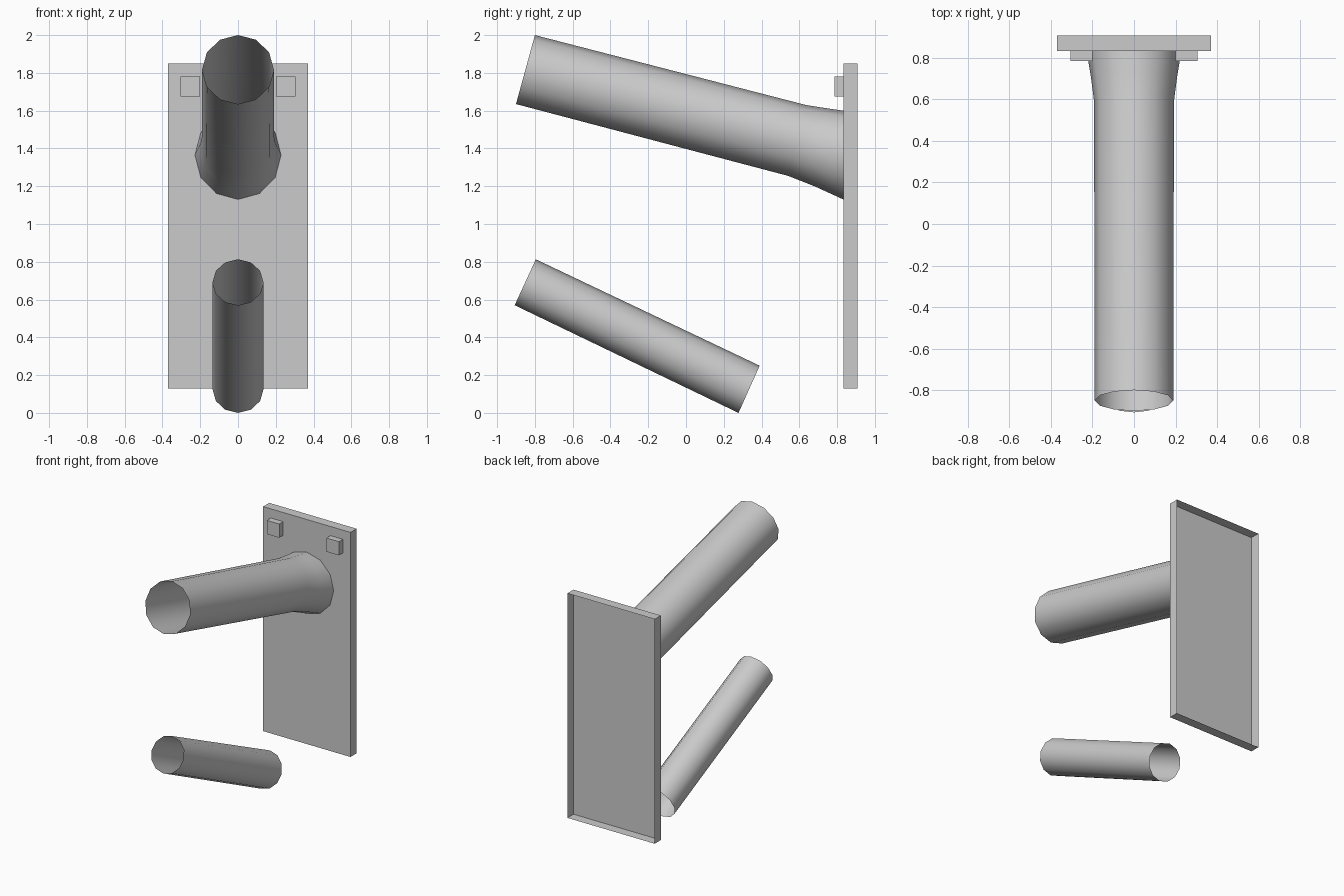
import bpy, bmesh, math

if "Cube" in bpy.data.objects:
    bpy.data.objects.remove(bpy.data.objects["Cube"])

SIDES = 12
grey = bpy.data.materials.new("light_grey")
grey.diffuse_color = (0.6, 0.6, 0.6, 1)
grey.use_nodes = True
grey.node_tree.nodes["Principled BSDF"].inputs["Base Color"].default_value = grey.diffuse_color


def finish(bm, name):
    mesh = bpy.data.meshes.new(name)
    bm.to_mesh(mesh)
    bm.free()
    mesh.materials.append(grey)
    obj = bpy.data.objects.new(name, mesh)
    bpy.context.collection.objects.link(obj)
    return obj


def tube(name, rings):
    """Open single-walled tube; each ring is top y, top z, bottom y, bottom z, half width."""
    bm = bmesh.new()
    loops = []
    for ty, tz, by, bz, w in rings:
        loop = []
        for k in range(SIDES):
            a = 2 * math.pi * k / SIDES
            c = math.cos(a) / 2
            loop.append(bm.verts.new((w * math.sin(a),
                                      (ty + by) / 2 + c * (ty - by),
                                      (tz + bz) / 2 + c * (tz - bz))))
        loops.append(loop)
    for r0, r1 in zip(loops, loops[1:]):
        for k in range(SIDES):
            n = (k + 1) % SIDES
            bm.faces.new((r0[k], r0[n], r1[n], r1[k])).smooth = True
    return finish(bm, name)


def open_back_box(name, x0, x1, y0, y1, z0, z1):
    """Box without its rear (+y) face."""
    bm = bmesh.new()
    bmesh.ops.create_cube(bm, size=1)
    for v in bm.verts:
        v.co.x = x1 if v.co.x > 0 else x0
        v.co.y = y1 if v.co.y > 0 else y0
        v.co.z = z1 if v.co.z > 0 else z0
    bm.normal_update()
    rear = [f for f in bm.faces if f.normal.y > 0.9]
    bmesh.ops.delete(bm, geom=rear, context='FACES')
    return finish(bm, name)


# Mounting plate, hollow at the back
open_back_box("back_plate", -0.37, 0.37, 0.833, 0.907, 0.13, 1.85)

# Two small blocks near the plate top
for side, label in ((-1, "left"), (1, "right")):
    a, b = sorted((side * 0.2, side * 0.305))
    open_back_box(label + "_block", a, b, 0.785, 0.833, 1.675, 1.78)

# Upper tube, flaring where it meets the plate
tube("upper_tube", [
    (-0.80, 2.00, -0.90, 1.635, 0.19),
    (0.635, 1.63, 0.54, 1.255, 0.192),
    (0.73, 1.615, 0.68, 1.20, 0.207),
    (0.833, 1.60, 0.833, 1.13, 0.228),
])

# Loose lower tube, open at both ends
tube("lower_tube", [
    (-0.795, 0.813, -0.907, 0.57, 0.135),
    (0.39, 0.25, 0.278, 0.0, 0.135),
])
